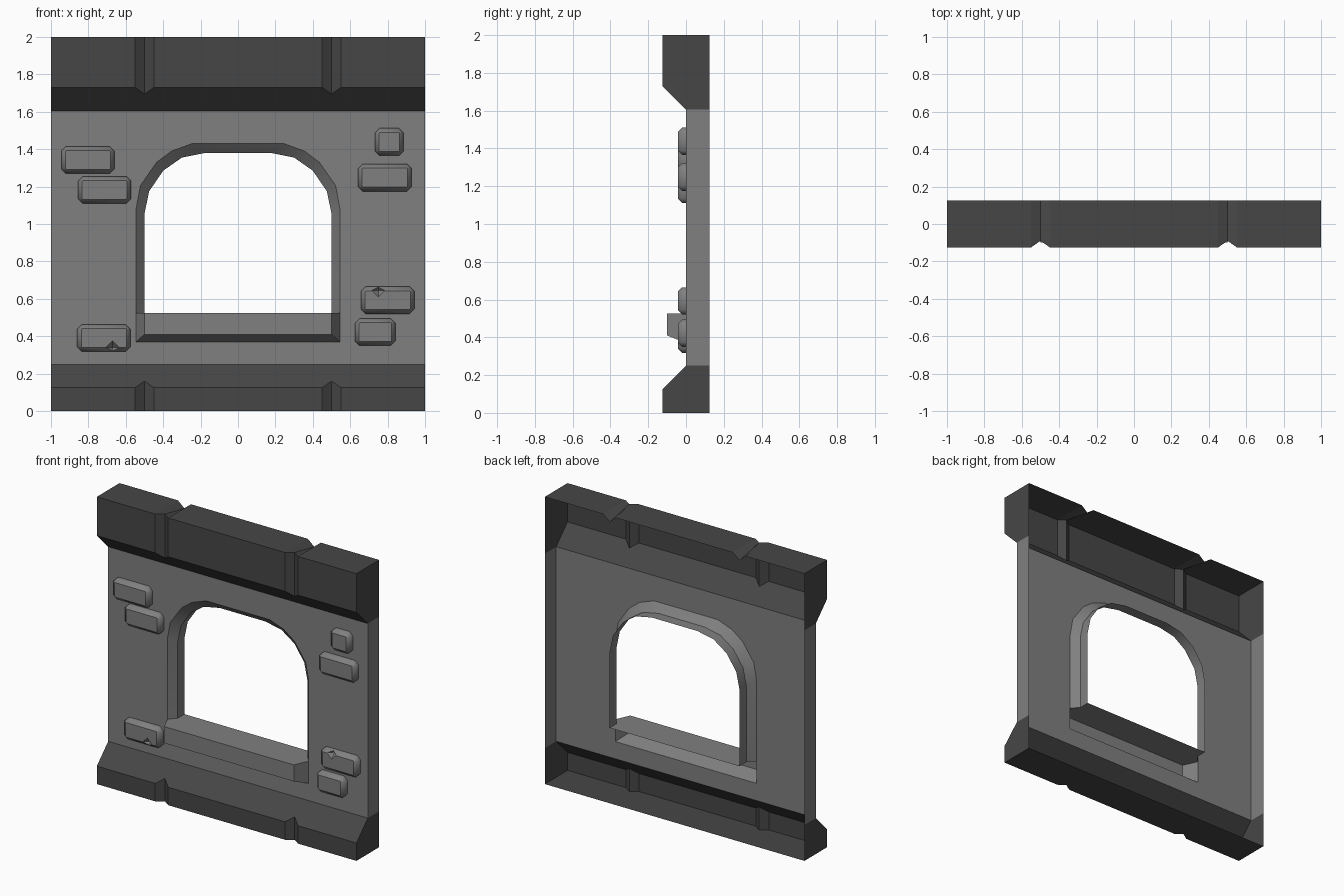
import bpy, bmesh, math

if "Cube" in bpy.data.objects:
    bpy.data.objects.remove(bpy.data.objects["Cube"])


def grey(name, v):
    m = bpy.data.materials.new(name)
    m.diffuse_color = (v, v, v, 1)
    m.use_nodes = True
    m.node_tree.nodes["Principled BSDF"].inputs["Base Color"].default_value = m.diffuse_color
    return m


trim_mat = grey("dark_trim", .062)
wall_mat = grey("wall_grey", .215)


def finish(name, bm, mat=wall_mat):
    """Weld, orient the shell towards the front and link it."""
    bmesh.ops.remove_doubles(bm, verts=bm.verts, dist=0.0005)
    bmesh.ops.recalc_face_normals(bm, faces=bm.faces)
    if sum(f.normal.y * f.calc_area() for f in bm.faces) > 1e-4:
        bmesh.ops.reverse_faces(bm, faces=bm.faces)
    me = bpy.data.meshes.new(name)
    bm.to_mesh(me)
    bm.free()
    ob = bpy.data.objects.new(name, me)
    bpy.context.collection.objects.link(ob)
    me.materials.append(mat)
    return ob


def face(bm, pts):
    return bm.faces.new([bm.verts.new(p) for p in pts])


def loft(bm, rows, closed=False):
    """Quads between successive rows of points."""
    for a, b in zip(rows, rows[1:]):
        n = len(a)
        for i in range(n if closed else n - 1):
            j = (i + 1) % n
            face(bm, (a[i], a[j], b[j], b[i]))


# Half outlines of the window opening (x, z), from sill to crown
outer = [(.545, .525), (.545, 1.08), (.522, 1.205), (.435, 1.33), (.355, 1.39), (.245, 1.43)]
inner = [(.5, .525), (.5, 1.055), (.475, 1.175), (.40, 1.285), (.30, 1.355), (.175, 1.38)]
Z0, Z1, BACK = .25, 1.605, .125

# Wall sheet with the opening, and its end returns (open at the back)
bm = bmesh.new()
for s in (1, -1):
    hole = [(0, .37), (.545, .37)] + outer + [(0, 1.43)]
    half = [(0, Z0), (1, Z0), (1, Z1), (0, Z1)] + hole[::-1]
    face(bm, [(s * x, 0, z) for x, z in half])
    face(bm, [(s, 0, Z0), (s, BACK, Z0), (s, BACK, Z1), (s, 0, Z1)])
finish("wall", bm)


# Window reveal: chamfer, then straight jamb
def arch(half, y):
    return [(x, y, z) for x, z in half] + [(-x, y, z) for x, z in half[::-1]]


bm = bmesh.new()
loft(bm, [arch(outer, 0), arch(inner, .05), arch(inner, BACK)])
reveal = finish("window_reveal", bm)
reveal.data.shade_smooth()
reveal.data.set_sharp_from_angle(angle=math.radians(38))

# Projecting sill, hollow behind
bm = bmesh.new()
top = [(.5, BACK), (.5, .05), (.545, 0), (.5, -.1)]
face(bm, [(x, y, .525) for x, y in top] + [(-x, y, .525) for x, y in top[::-1]])
back = [(.545, 0, .525), (.545, 0, .37), (-.545, 0, .37), (-.545, 0, .525)]
front = [(.5, -.1, .525), (.5, -.1, .41), (-.5, -.1, .41), (-.5, -.1, .525)]
loft(bm, [back, front])
face(bm, front)
finish("window_sill", bm)

# Top and bottom trims: one section lofted along x, dipping in at the V grooves
STATIONS = [(-1, 0), (-.55, 0), (-.5, 1), (-.45, 0), (.45, 0), (.5, 1), (.55, 0), (1, 0)]


def trim(name, section):
    bm = bmesh.new()
    loft(bm, [[(x, y, z) for y, z in section(.035 * g)] for x, g in STATIONS])
    for x in (-1, 1):
        pts = section(0)
        face(bm, [(x, y, z) for y, z in pts + [(BACK, pts[-1][1])]])
    finish(name, bm, trim_mat)


trim("top_trim", lambda d: [(BACK, 2 - 1.2 * d), (-.125 + d, 2), (-.125 + d, 1.73 - d), (0, Z1)])
trim("bottom_trim", lambda d: [(BACK, 0), (-.125 + d, 0), (-.125 + d, .125 + d), (0, Z0)])


# Raised bricks: clipped-corner base, bevelled to a smaller face
def brick(name, x0, x1, z0, z1, chip=None):
    def ring(inset, c, y):
        a, b, e, f = x0 + inset, x1 - inset, z0 + inset, z1 - inset
        return [(x, y, z) for x, z in ((a + c, e), (b - c, e), (b, e + c), (b, f - c),
                                       (b - c, f), (a + c, f), (a, f - c), (a, e + c))]
    bm = bmesh.new()
    rows = [ring(0, .025, 0), ring(0, .025, -.02), ring(.022, .004, -.042)]
    loft(bm, rows, True)
    face(bm, rows[0])
    face(bm, rows[2])
    ob = finish(name, bm)
    # rounded shading on the rim, flat front
    for p in ob.data.polygons:
        p.use_smooth = abs(p.normal.y) < .95
    if chip:
        # octahedral bite out of the brick edge
        bm = bmesh.new()
        bmesh.ops.create_uvsphere(bm, u_segments=4, v_segments=2, radius=.036)
        for v in bm.verts:
            v.co.x, v.co.y, v.co.z = v.co.x + chip[0], v.co.y - .042, v.co.z + chip[1]
        cutter = finish("chip_cutter", bm)
        cutter.hide_render = True
        mod = ob.modifiers.new("chip", 'BOOLEAN')
        mod.operation, mod.object, mod.solver = 'DIFFERENCE', cutter, 'EXACT'
        bpy.context.view_layer.objects.active = ob
        bpy.ops.object.modifier_apply(modifier=mod.name)
        bpy.data.objects.remove(cutter)
    # open the back that lies on the wall
    bm = bmesh.new()
    bm.from_mesh(ob.data)
    flat = [f for f in bm.faces if all(abs(v.co.y) < 1e-4 for v in f.verts)]
    bmesh.ops.delete(bm, geom=flat, context='FACES_ONLY')
    bm.to_mesh(ob.data)
    bm.free()


BRICKS = [(-.945, -.66, 1.27, 1.415), (-.855, -.572, 1.11, 1.255),
          (.732, .885, 1.365, 1.512), (.642, .928, 1.175, 1.322),
          (.658, .943, .52, .665, (.75, .645)), (.625, .842, .35, .495),
          (-.86, -.575, .318, .463, (-.67, .34))]
for i, b in enumerate(BRICKS):
    brick(f"brick_{i + 1}", *b)
